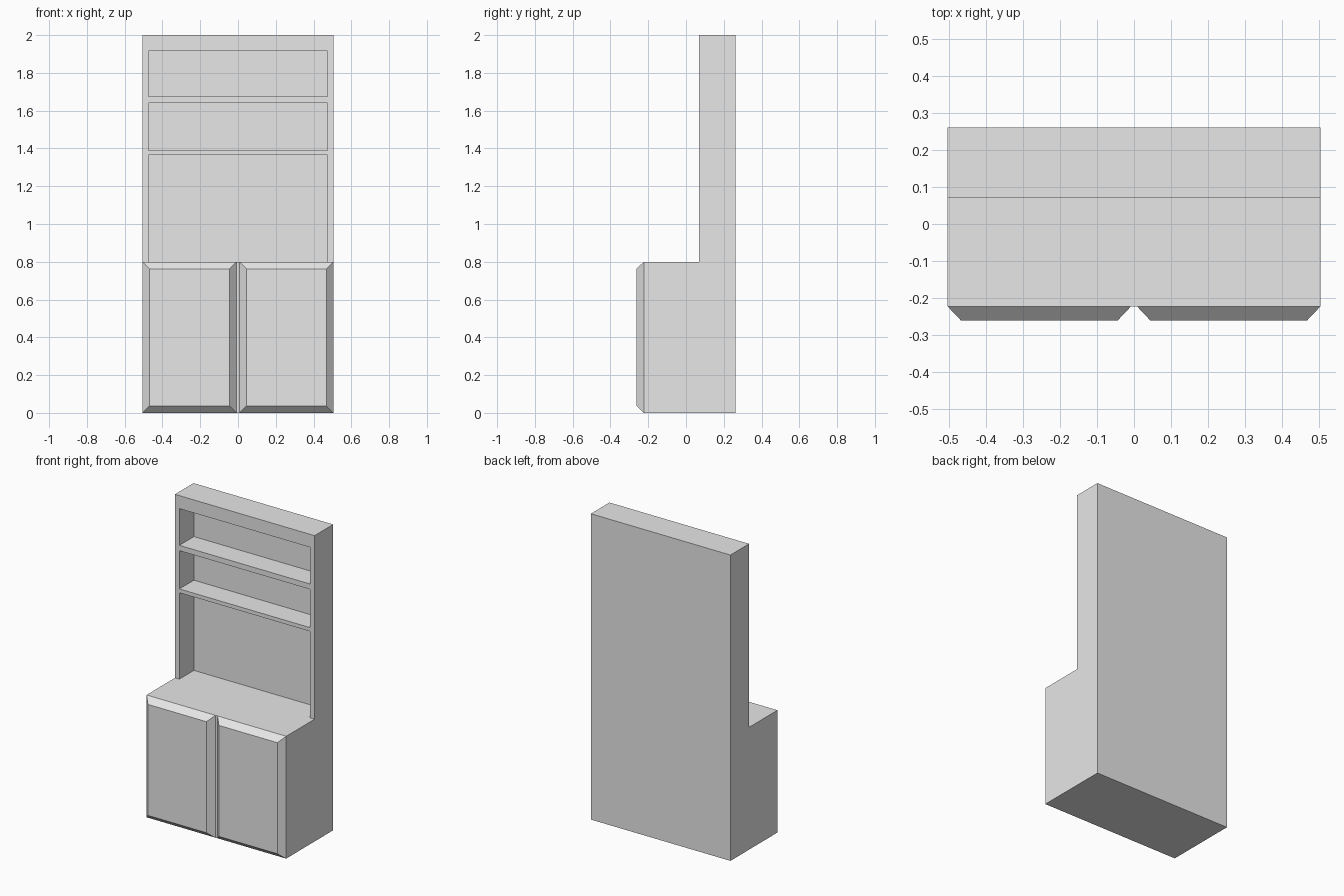
import bpy
import bmesh

if "Cube" in bpy.data.objects:
    bpy.data.objects.remove(bpy.data.objects["Cube"], do_unlink=True)

# One plain grey paint for everything
grey = bpy.data.materials.new("light_grey")
grey.use_nodes = True
colour = (0.8, 0.8, 0.8, 1)
grey.diffuse_color = colour
grey.node_tree.nodes["Principled BSDF"].inputs["Base Color"].default_value = colour

HALF_W, BACK, HUTCH_FRONT, BASE_FRONT = 0.505, 0.262, 0.07, -0.223
COUNTER, TOP = 0.8, 2.0


def box(name, x, y, z, front_inset=0):
    """Box from (min, max) spans; its -y face can be shrunk to a chamfered panel."""
    bm = bmesh.new()
    bmesh.ops.create_cube(bm, size=1)
    for v in bm.verts:
        inset = front_inset if v.co.y < 0 else 0
        for i, (low, high) in enumerate((x, y, z)):
            shift = 0 if i == 1 else inset
            v.co[i] = low + shift if v.co[i] < 0 else high - shift
    mesh = bpy.data.meshes.new(name)
    bm.to_mesh(mesh)
    bm.free()
    mesh.materials.append(grey)
    obj = bpy.data.objects.new(name, mesh)
    bpy.context.collection.objects.link(obj)
    return obj


# Lower cabinet with its counter top
box("base_cabinet", (-HALF_W, HALF_W), (BASE_FRONT, BACK), (0, COUNTER))

# Chamfered doors, with a narrow gap in the middle
for name, span in (("right_door", (-HALF_W, -0.008)), ("left_door", (0.008, HALF_W))):
    box(name, span, (-0.262, BASE_FRONT), (0, COUNTER), front_inset=0.037)

# Upper shelf unit, hollowed out by three openings
hutch = box("shelf_unit", (-HALF_W, HALF_W), (HUTCH_FRONT, BACK), (COUNTER, TOP))
for low, high in ((0.7, 1.365), (1.39, 1.64), (1.675, 1.915)):
    cutter = box("opening_cutter", (-0.473, 0.473), (0, 0.22), (low, high))
    cutter.hide_render = True
    cut = hutch.modifiers.new("opening", "BOOLEAN")
    cut.operation = "DIFFERENCE"
    cut.solver = "EXACT"
    cut.object = cutter
    bpy.context.view_layer.objects.active = hutch
    bpy.ops.object.modifier_apply(modifier=cut.name)
    bpy.data.objects.remove(cutter, do_unlink=True)
